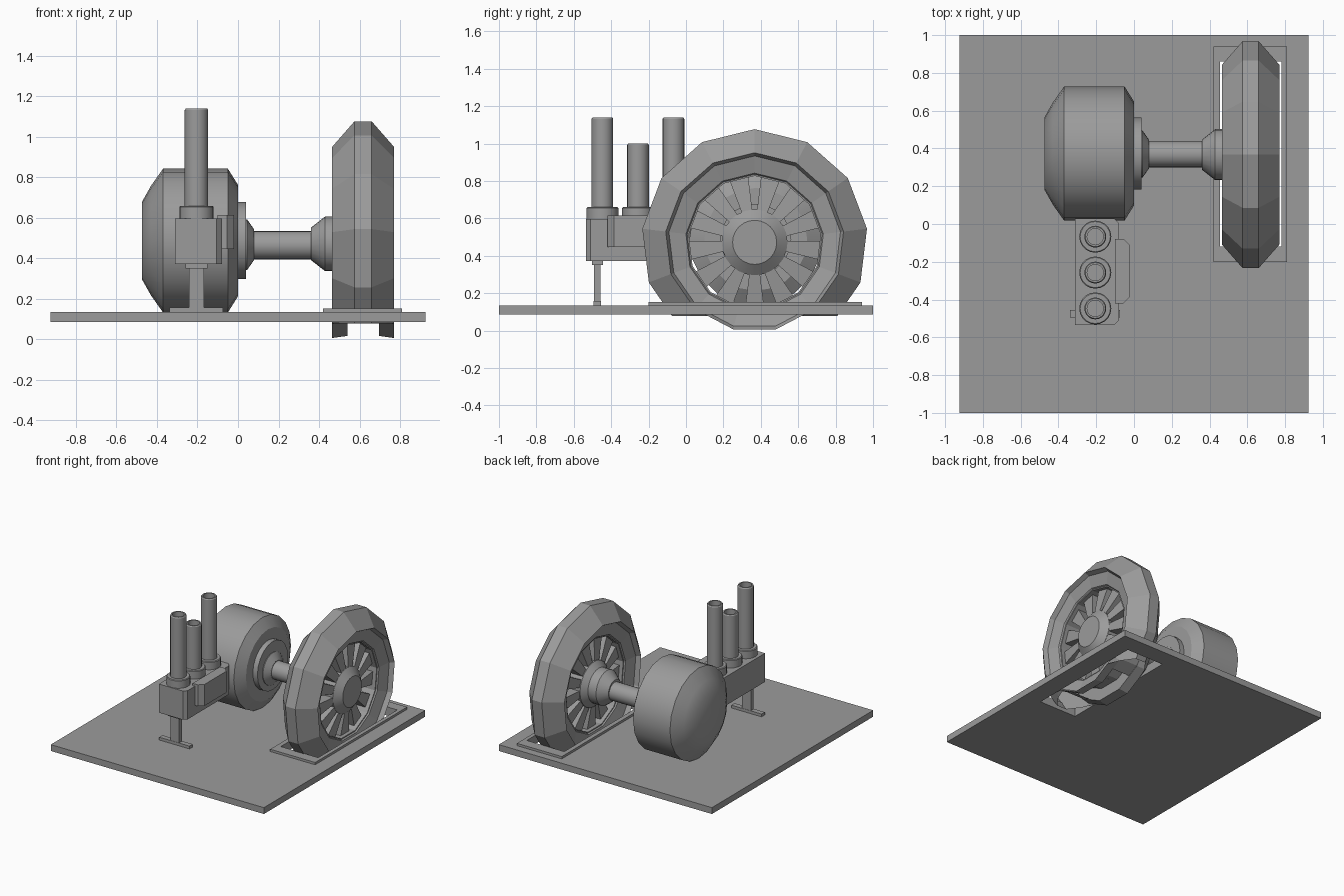
import bpy, bmesh, math
from mathutils import Matrix, Vector

if "Cube" in bpy.data.objects:
    bpy.data.objects.remove(bpy.data.objects["Cube"])

grey = bpy.data.materials.new("plain_grey")
grey.diffuse_color = (0.33, 0.33, 0.33, 1)
grey.use_nodes = True
grey.node_tree.nodes["Principled BSDF"].inputs["Base Color"].default_value = grey.diffuse_color


def finish(name, bm, smooth=False):
    bmesh.ops.recalc_face_normals(bm, faces=bm.faces)
    me = bpy.data.meshes.new(name)
    bm.to_mesh(me)
    bm.free()
    me.materials.append(grey)
    ob = bpy.data.objects.new(name, me)
    bpy.context.collection.objects.link(ob)
    if smooth:
        bpy.ops.object.select_all(action='DESELECT')
        ob.select_set(True)
        bpy.context.view_layer.objects.active = ob
        bpy.ops.object.shade_smooth_by_angle(angle=math.radians(30))
    return ob


def box(name, x, y, z, bevel=0):
    bm = bmesh.new()
    bmesh.ops.create_cube(bm, size=1)
    for v in bm.verts:
        v.co = Vector([r[0] + (c + 0.5) * (r[1] - r[0]) for c, r in zip(v.co, (x, y, z))])
    if bevel:  # chamfer the upright edges on the +x side
        edges = [e for e in bm.edges
                 if all(v.co.x > x[1] - 1e-4 for v in e.verts)
                 and abs(e.verts[0].co.z - e.verts[1].co.z) > 0.01]
        bmesh.ops.bevel(bm, geom=edges, offset=bevel, segments=1, affect='EDGES')
    return finish(name, bm)


def slab_with_slot(name, outer, inner, z):
    """Rectangular slab with a rectangular hole; rects are x0, x1, y0, y1."""
    bm = bmesh.new()

    def ring(r, h):
        return [bm.verts.new((r[i], r[j], h)) for i, j in ((0, 2), (1, 2), (1, 3), (0, 3))]
    rings = [ring(outer, z[0]), ring(outer, z[1]), ring(inner, z[1]), ring(inner, z[0])]
    for k in range(4):
        a, b = rings[k], rings[(k + 1) % 4]
        for i in range(4):
            j = (i + 1) % 4
            bm.faces.new((a[i], a[j], b[j], b[i]))
    return finish(name, bm)


def lathe(name, profile, centre, n, axis='X', closed=False, smooth=True, cut=None):
    """Spin (along, radius) points about the axis; ends are capped unless the profile is closed."""
    bm = bmesh.new()
    rings = []
    for a, r in profile:
        ring = []
        for i in range(n):
            t = 2 * math.pi * i / n
            s, c = r * math.sin(t), r * math.cos(t)
            co = (a, centre[0] + s, centre[1] + c) if axis == 'X' else (centre[0] + s, centre[1] + c, a)
            ring.append(bm.verts.new(co))
        rings.append(ring)
    for k in range(len(rings) - (0 if closed else 1)):
        a, b = rings[k], rings[(k + 1) % len(rings)]
        for i in range(n):
            j = (i + 1) % n
            bm.faces.new((a[i], a[j], b[j], b[i]))
    if not closed:
        bm.faces.new(rings[0])
        bm.faces.new(rings[-1])
    if cut is not None:
        bmesh.ops.recalc_face_normals(bm, faces=bm.faces)
        bmesh.ops.bisect_plane(bm, geom=bm.verts[:] + bm.edges[:] + bm.faces[:],
                               plane_co=(0, 0, cut), plane_no=(0, 0, 1), clear_inner=True)
    return finish(name, bm, smooth)


# Floor plate and raised frame around the wheel slot
slot = (0.455, 0.78, -0.12, 0.86)
slab_with_slot("floor_plate", (-0.925, 0.925, -1, 1), slot, (0.085, 0.135))
slab_with_slot("slot_frame", (0.42, 0.81, -0.2, 0.94), slot, (0.135, 0.153))

# Wheel: outer tread stops under the floor, the two rim flanges run all the way round
WC = (0.367, 0.472)
MID = 0.6175
lathe("tread", [(0.465, 0.479), (0.575, 0.605), (0.66, 0.605), (0.77, 0.479),
                (0.695, 0.465), (0.54, 0.465)], WC, 13, closed=True, smooth=False, cut=0.078)
flange = [(0.77, 0.479), (0.735, 0.462), (0.71, 0.37), (0.695, 0.36), (0.695, 0.468)]
for side, sign in (("outer", 1), ("inner", -1)):
    lathe(side + "_flange", [(MID + sign * (x - MID), r) for x, r in flange],
          WC, 13, closed=True, smooth=False)
lathe("rim_barrel", [(0.535, 0.375), (0.70, 0.375), (0.70, 0.355), (0.535, 0.355)],
      WC, 13, closed=True, smooth=False)

# Spokes widen and flatten toward the rim
bm = bmesh.new()
for i in range(13):
    turn = Matrix.Translation((MID, *WC)) @ Matrix.Rotation(2 * math.pi * (i + 0.5) / 13, 4, 'X')
    made = bmesh.ops.create_cube(bm, size=1)["verts"]
    for v in made:
        out = v.co.z > 0
        v.co = turn @ Vector((v.co.x * (0.1 if out else 0.15),
                              v.co.y * (0.105 if out else 0.05),
                              0.365 if out else 0.14))
finish("spokes", bm)

# Hub, shaft and drum
lathe("wheel_hub", [(0.36, 0.08), (0.43, 0.135), (0.50, 0.135), (0.54, 0.176), (0.69, 0.176),
                    (0.735, 0.118)], WC, 24)
lathe("shaft", [(0.03, 0.07), (0.40, 0.07)], (0.37, 0.465), 24)
DC = (0.373, 0.488)
lathe("drum", [(-0.475, 0.19), (-0.43, 0.27), (-0.37, 0.355), (-0.05, 0.355), (0, 0.275)], DC, 20)
lathe("drum_flange", [(-0.02, 0.19), (0.04, 0.19)], DC, 20)
lathe("shaft_collar", [(0.03, 0.125), (0.045, 0.125), (0.08, 0.075)], (0.37, 0.468), 24)

# Valve block with side housing and three upright pipes
box("valve_block", (-0.312, -0.08), (-0.535, 0.03), (0.372, 0.597), 0.025)
box("side_housing", (-0.10, -0.02), (-0.42, -0.08), (0.447, 0.615), 0.035)
for i, (y, top) in enumerate(((-0.447, 1.14), (-0.257, 1.0), (-0.067, 1.14))):
    lathe(f"pipe_collar_{i + 1}", [(0.59, 0.085), (0.655, 0.085), (0.66, 0.08)],
          (-0.205, y), 20, 'Z')
    lathe(f"pipe_{i + 1}", [(0.65, 0.058), (top - 0.008, 0.058), (top, 0.053), (top, 0.043),
                            (top - 0.15, 0.043)], (-0.205, y), 20, 'Z')

# Stand under the block
box("stand_cap", (-0.26, -0.15), (-0.503, -0.445), (0.35, 0.375))
box("stand_leg", (-0.243, -0.167), (-0.492, -0.456), (0.14, 0.355))
box("stand_foot", (-0.338, -0.075), (-0.494, -0.454), (0.134, 0.157))
